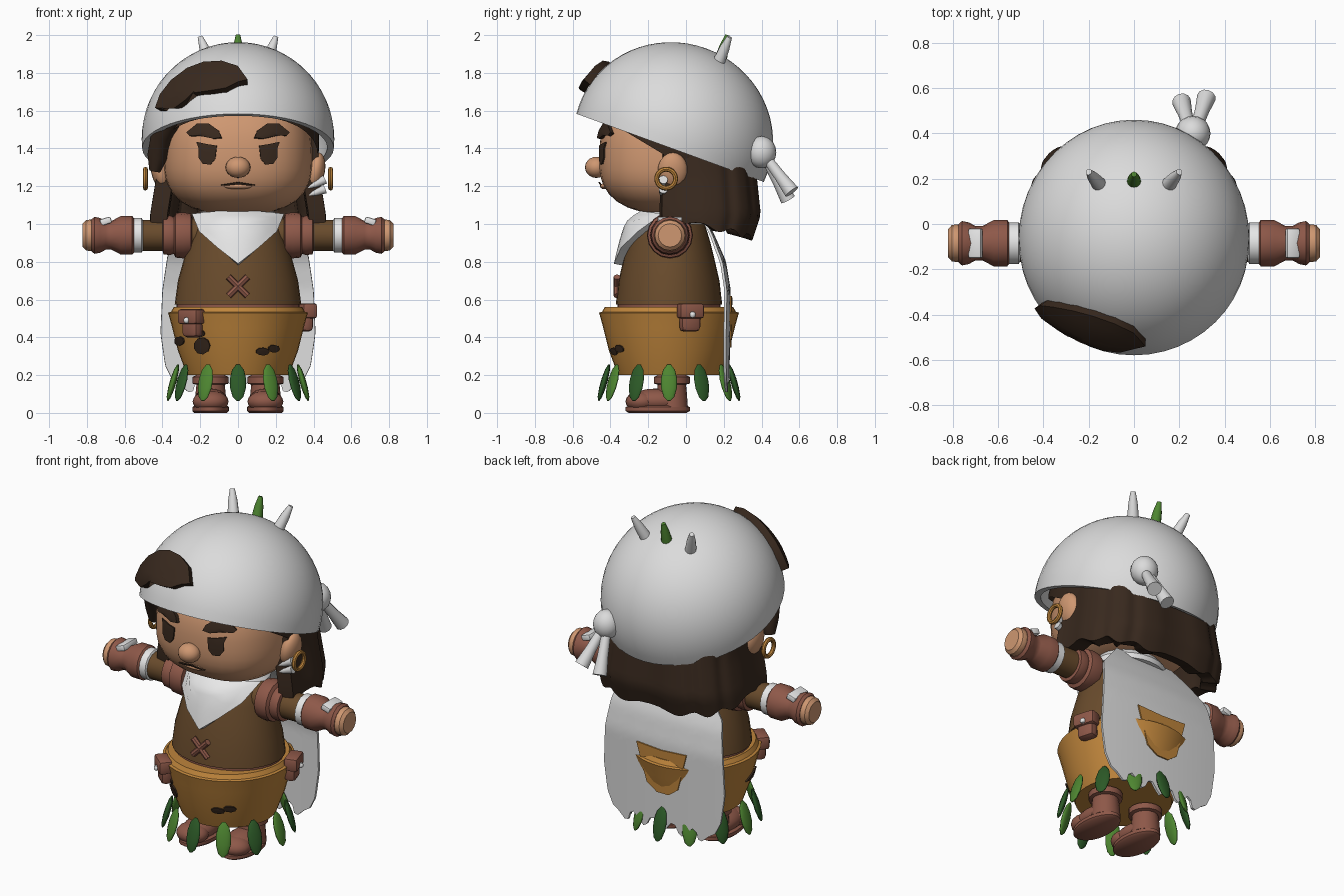
import bpy, bmesh, math
from math import sin, cos, pi, radians
from mathutils import Vector

old = bpy.data.objects.get("Cube")
if old:
    bpy.data.objects.remove(old, do_unlink=True)


def material(name, r, g, b):
    m = bpy.data.materials.new(name)
    m.use_nodes = True
    m.diffuse_color = (r, g, b, 1)
    m.node_tree.nodes["Principled BSDF"].inputs["Base Color"].default_value = (r, g, b, 1)
    return m


CLOTH = material("pale cloth", .71, .71, .71)
WHITE = material("white linen", .84, .84, .84)
SKIN = material("tan skin", .62, .31, .165)
HAIR = material("dark brown hair", .04, .022, .013)
COAT = material("brown coat", .14, .07, .025)
OCHRE = material("ochre", .52, .235, .045)
LEATHER = material("red leather", .27, .098, .066)
GREEN = material("leaf green", .075, .235, .03)
DARK = material("dark leaf green", .025, .1, .02)
MESHES = []
CY = -.09  # body axis


def add(name, bm, mat, loc=(0, 0, 0), rot=(0, 0, 0), scale=(1, 1, 1), thick=0, side=0):
    bmesh.ops.recalc_face_normals(bm, faces=bm.faces)
    me = bpy.data.meshes.new(name)
    bm.to_mesh(me)
    bm.free()
    ob = bpy.data.objects.new(name, me)
    bpy.context.collection.objects.link(ob)
    ob.location, ob.rotation_euler, ob.scale = loc, rot, scale
    me.materials.append(mat)
    if thick:
        mod = ob.modifiers.new("thickness", 'SOLIDIFY')
        mod.thickness, mod.offset = thick, side
    MESHES.append(ob)
    return ob


def lathe(name, profile, mat, loc=(0, 0, 0), rot=(0, 0, 0), scale=(1, 1, 1), n=24, closed=True, thick=0):
    bm = bmesh.new()
    rings = [[bm.verts.new((r * cos(2 * pi * i / n), r * sin(2 * pi * i / n), z)) for i in range(n)]
             for r, z in profile]
    for a, b in zip(rings, rings[1:]):
        for i in range(n):
            bm.faces.new((a[i], a[i - 1], b[i - 1], b[i]))
    if closed:
        bm.faces.new(rings[0])
        bm.faces.new(rings[-1])
    bmesh.ops.remove_doubles(bm, verts=bm.verts, dist=1e-4)
    return add(name, bm, mat, loc, rot, scale, thick, -1)


def ball(name, loc, size, mat, rot=(0, 0, 0), n=20):
    bm = bmesh.new()
    bmesh.ops.create_uvsphere(bm, u_segments=n, v_segments=n // 2, radius=1)
    return add(name, bm, mat, loc, rot, size)


def box(name, loc, size, mat, rot=(0, 0, 0), bevel=.015):
    bm = bmesh.new()
    bmesh.ops.create_cube(bm, size=1)
    bmesh.ops.scale(bm, vec=size, verts=bm.verts)
    bmesh.ops.bevel(bm, geom=bm.edges[:], offset=bevel, segments=2, affect='EDGES', profile=.5)
    return add(name, bm, mat, loc, rot)


def rod(name, p, q, r1, r2, mat, n=12):
    d = Vector(q) - Vector(p)
    return lathe(name, [(r1, 0), (r1 * .6 + r2 * .4, d.length * .6), (r2, d.length)], mat, p,
                 d.to_track_quat('Z', 'Y').to_euler(), n=n)


def grid(name, cols, rows, point, mat, thick, side=0):
    bm = bmesh.new()
    v = [[bm.verts.new(point(i / cols, j / rows)) for i in range(cols + 1)] for j in range(rows + 1)]
    for j in range(rows):
        for i in range(cols):
            bm.faces.new((v[j][i], v[j][i + 1], v[j + 1][i + 1], v[j + 1][i]))
    return add(name, bm, mat, thick=thick, side=side)


def plate(name, outline, depth, mat, thick=.008):
    """Outline in x and z, wrapped on the surface y = depth(x, z)."""
    cx = sum(p[0] for p in outline) / len(outline)
    cz = sum(p[1] for p in outline) / len(outline)
    n = len(outline)

    def point(u, v):
        x, z = outline[round(u * n) % n]
        x, z = cx + (x - cx) * v, cz + (z - cz) * v
        return x, depth(x, z), z
    ob = grid(name, n, 4, point, mat, thick)
    bm = bmesh.new()
    bm.from_mesh(ob.data)
    bmesh.ops.remove_doubles(bm, verts=bm.verts, dist=1e-5)
    bmesh.ops.recalc_face_normals(bm, faces=bm.faces)
    bm.to_mesh(ob.data)
    bm.free()


def oval(cx, cz, rx, rz, n=9):
    return [(cx + rx * cos(2 * pi * i / n), cz + rz * sin(2 * pi * i / n)) for i in range(n)]


def level(table, z):
    for (z0, a), (z1, b) in zip(table, table[1:]):
        if z <= z1:
            break
    return a + (b - a) * (z - z0) / (z1 - z0)


# Head: a rounded box with a shallow jaw
HC, HR, JAW, P = Vector((0, -.05, 1.34)), Vector((.395, .41, .38)), .29, 2.6
head = ball("head", HC, HR, SKIN, n=40)
for v in head.data.vertices:
    v.co /= sum(abs(c) ** P for c in v.co) ** (1 / P)
    if v.co.z < 0:
        v.co.z *= JAW / HR.z


def face_y(x, z):
    h = (z - HC.z) / (HR.z if z > HC.z else JAW)
    return HC.y - HR.y * max(0, 1 - abs(x / HR.x) ** P - abs(h) ** P) ** (1 / P)


ball("nose", (0, -.475, 1.3), (.066, .06, .056), SKIN)
ball("lower_lip", (0, face_y(0, 1.2) + .005, 1.2), (.075, .025, .016), SKIN)
plate("mouth", [(-.09, 1.206), (0, 1.222), (.09, 1.206), (0, 1.213)], lambda x, z: face_y(x, z) - .015, HAIR)
for s, side in ((1, "left"), (-1, "right")):
    eye = [(.112, 1.415), (.16, 1.422), (.22, 1.435), (.207, 1.4), (.207, 1.35), (.185, 1.318), (.145, 1.315),
           (.12, 1.345)]
    brow = [(.085, 1.455), (.1, 1.49), (.15, 1.525), (.21, 1.525), (.265, 1.48), (.25, 1.465), (.2, 1.475), (.13, 1.45)]
    plate(side + "_eye", [(s * x, z) for x, z in eye], lambda x, z: face_y(x, z) - .005, HAIR)
    plate(side + "_brow", [(s * x, z) for x, z in brow], lambda x, z: face_y(x, z) - .005, HAIR, .035)
    ball(side + "_ear", (s * .41, -.07, 1.28), (.05, .08, .1), SKIN, (0, s * .2, 0))
    bpy.ops.mesh.primitive_torus_add(location=(s * .49, -.105, 1.24), rotation=(0, pi / 2, 0), major_radius=.05,
                                     minor_radius=.013, major_segments=24, minor_segments=8)
    ring = bpy.context.object
    ring.name = side + "_earring"
    ring.data.materials.append(OCHRE)
    MESHES.append(ring)
for i in range(2):
    rod("ear_tooth", (.46, -.12, 1.235 - .05 * i), (.37, -.13, 1.19 - .04 * i), .024, .004, CLOTH)

# Hair: hairline band, long back hair, side lock
scalp = ball("hairline", (0, -.05, 1.44), (.43, .435, .39), HAIR, n=40)
bm = bmesh.new()
bm.from_mesh(scalp.data)
for v in bm.verts:
    v.co /= sum(abs(c) ** 2.3 for c in v.co) ** (1 / 2.3)
bmesh.ops.bisect_plane(bm, geom=bm.verts[:] + bm.edges[:] + bm.faces[:], plane_co=(0, -1.03, .4),
                       plane_no=(0, .6 * .435, .39), clear_inner=True)
bm.to_mesh(scalp.data)
bm.free()


def back_hair(u, v):
    a = radians(-6 + 192 * u)
    low = 1.0 - .075 * sin(max(0, min(pi, a))) + .015 * sin(13 * a)
    top = 1.5 - .14 * max(0, sin(a))
    z = top + (low - top) * v
    flare = level([(.8, .82), (.92, .9), (1.05, 1), (1.25, .95), (1.5, .86)], z)
    wide = level([(.8, 1), (1.05, 1), (1.25, .93), (1.5, .9)], z)
    ripple = 1 - .03 * abs(cos(6 * a)) ** 6
    x = .47 * wide * ripple * math.copysign(abs(cos(a)) ** .65, cos(a))
    y = -.03 + .43 * flare * ripple * math.copysign(abs(sin(a)) ** .65, sin(a))
    return x, y, z


grid("back_hair", 72, 12, back_hair, HAIR, .09, -1)
cu = bpy.data.curves.new("side_lock", 'CURVE')
cu.dimensions, cu.bevel_depth, cu.use_fill_caps = '3D', 1, True
lock = [(-.33, -.35, 1.6, .06), (-.4, -.25, 1.48, .06), (-.425, -.2, 1.36, .055), (-.44, -.19, 1.28, .03)]
sp = cu.splines.new('POLY')
sp.points.add(len(lock) - 1)
for p, (x, y, z, r) in zip(sp.points, lock):
    p.co, p.radius = (x, y, z, 1), r
cu.materials.append(HAIR)
bpy.context.collection.objects.link(bpy.data.objects.new("side_lock", cu))

# Cap with front tuft, knot and spikes
R, CAP = .51, Vector((0, -.067, 1.45))
dome = [(R * cos(t * pi / 32), R * sin(t * pi / 32)) for t in range(-1, 17)]
lathe("cap", dome, CLOTH, CAP, (radians(-20), 0, 0), (1, 1.04, 1), 48, False, .035)
tuft = [(-.41, 1.6), (-.385, 1.67), (-.33, 1.74), (-.25, 1.8), (-.17, 1.83), (-.08, 1.835), (0, 1.81), (.05, 1.74),
        (.0, 1.73), (-.06, 1.7), (-.13, 1.69), (-.22, 1.68), (-.3, 1.65), (-.38, 1.6)]
plate("tuft", tuft, lambda x, z: CAP.y - 1.04 * max(.01, R * R - x * x - (z - CAP.z) ** 2) ** .5 - .01, HAIR, .08)
for s in (-1, 1):
    rod("cap_spike", (s * .15, .17, 1.85), (s * .2, .23, 1.99), .034, .014, CLOTH)
rod("cap_leaf", (0, .18, 1.86), (0, .22, 2.0), .034, .012, GREEN)
ball("knot", (.26, .4, 1.38), (.078, .078, .085), CLOTH)
rod("knot_tail", (.25, .41, 1.37), (.21, .54, 1.13), .025, .042, CLOTH)
rod("knot_tail", (.27, .41, 1.37), (.32, .56, 1.17), .025, .042, CLOTH)

# Coat, collar, bib and stitch
TORSO = [(.575, .335), (.7, .318), (.82, .285), (.92, .255), (1.0, .225), (1.06, .16)]
lathe("coat", [(r, z) for z, r in TORSO], COAT, (0, CY, 0), scale=(1, .84, 1), n=32)
lathe("belt", [(.34, .5), (.34, .585)], LEATHER, (0, CY, 0), scale=(.96, .8, 1), n=32)
lathe("collar", [(.23, 1.0), (.235, 1.03), (.2, 1.07), (.17, 1.07)], WHITE, (0, CY + .04, 0), scale=(.95, .85, 1))


def chest_y(x, z):
    r = level(TORSO, z)
    return CY - .84 * max(0, r * r - x * x) ** .5


bib = [(-.23, 1.04), (-.1, 1.05), (.1, 1.05), (.23, 1.04), (.19, .95), (.1, .87), (0, .785), (-.1, .87), (-.19, .95)]
plate("bib", bib, lambda x, z: chest_y(x, z) - .02, WHITE, .05)
for s in (-1, 1):
    rod("stitch", (-.05, -.365, .67 - s * .05), (.05, -.365, .67 + s * .05), .018, .018, LEATHER, 8)

# Skirt bowl with spots and a leaf fringe
lathe("skirt", [(.27, .2), (.318, .33), (.348, .45), (.37, .53), (.355, .535), (.34, .56), (.3, .56)],
      OCHRE, (0, CY, 0), n=40)
for x, z, a, b in ((-.19, .355, .042, .045), (-.2, .42, .024, .02), (-.31, .38, .025, .024),
                   (.13, .325, .036, .02), (.19, .34, .03, .02)):
    plate("skirt_spot", oval(x, z, a, b),
          lambda x, z: CY - max(0, level([(.2, .275), (.33, .323), (.53, .375)], z) ** 2 - x * x) ** .5, HAIR)
for i in range(12):
    a = i * pi / 6
    lathe("leaf", [(.008, -.1), (.028, -.08), (.042, -.03), (.043, .02), (.032, .07), (.01, .1)],
          GREEN if i % 2 else DARK, (.345 * sin(a), CY - .345 * cos(a), .16), (radians(-16), 0, a), (1, .4, 1), 12)


def pouch(x, y, z):
    a = math.atan2(x, CY - y)
    out = Vector((sin(a), -cos(a), 0))
    at = Vector((x, y, z))
    box("pouch", at, (.11, .07, .13), LEATHER, (0, 0, a), .025)
    box("pouch_flap", at + out * .01 + Vector((0, 0, .045)), (.135, .08, .08), LEATHER, (0, 0, a))
    ball("pouch_button", at + out * .05 + Vector((0, 0, .025)), (.017, .017, .017), WHITE, n=10)


pouch(-.24, -.365, .465)
pouch(.355, .02, .495)


# Cape with a patch
def cape_y(x, z):
    return level([(.1, .222), (.65, .23), (.8, .205), (.95, .14), (1.05, .08)], z) - .02 * (x / .4) ** 2


def cape(u, v):
    t = 2 * u - 1
    z = 1.04 + (.14 - .035 * cos(5 * pi * t) - 1.04) * v
    x = t * level([(.1, .31), (.25, .385), (.42, .41), (.65, .4), (.85, .37), (1.04, .2)], z)
    return x, cape_y(x, z), z


grid("cape", 24, 24, cape, CLOTH, .014)
plate("cape_patch", [(-.17, .62), (0, .61), (.17, .62), (.1, .39), (.03, .345), (-.05, .345), (-.11, .39)],
      lambda x, z: cape_y(x, z) + .012, OCHRE)

# Arms and boots, both sides
for s, side in ((1, "left_"), (-1, "right_")):
    for part, mat, prof in (
            ("sleeve", COAT, [(.1, .12), (.082, .4), (.082, .53)]),
            ("shoulder", LEATHER, [(.08, .24), (.115, .25), (.122, .29), (.118, .33), (.098, .34), (.105, .36),
                                   (.1, .395), (.08, .4)]),
            ("cuff", WHITE, [(.075, .5), (.092, .51), (.092, .56)]),
            ("bracer", LEATHER, [(.09, .55), (.102, .56), (.102, .62), (.076, .67), (.076, .7), (.092, .73),
                                 (.098, .76), (.085, .775)]),
            ("hand", SKIN, [(.07, .74), (.084, .78), (.08, .805), (.062, .822)])):
        lathe(side + part, prof, mat, (0, -.085, .94), (0, s * pi / 2, 0), n=16)
    box(side + "wrist_plate", (s * .7, -.085, 1.015), (.06, .13, .035), WHITE, (0, s * .3, 0), .008)
    x = s * .145
    lathe(side + "boot_shaft", [(.085, .03), (.08, .1), (.075, .15), (.095, .155), (.095, .19), (.075, .2), (.07, .24)],
          LEATHER, (x, -.075, 0), n=16)
    lathe(side + "sole", [(.9, 0), (1, .01), (1, .03), (.9, .038)], LEATHER, (x, -.15, 0), scale=(.097, .17, 1))
    ball(side + "foot", (x, -.155, .065), (.09, .155, .064), LEATHER)
    ball(side + "toe_cap", (x, -.235, .06), (.095, .085, .058), LEATHER)

# Bake the modifiers, then smooth with sharp edges kept
deps = bpy.context.evaluated_depsgraph_get()
deps.update()
for ob in MESHES:
    me = bpy.data.meshes.new_from_object(ob.evaluated_get(deps))
    ob.modifiers.clear()
    ob.data = me
    me.polygons.foreach_set("use_smooth", [True] * len(me.polygons))
    me.set_sharp_from_angle(angle=radians(35))
